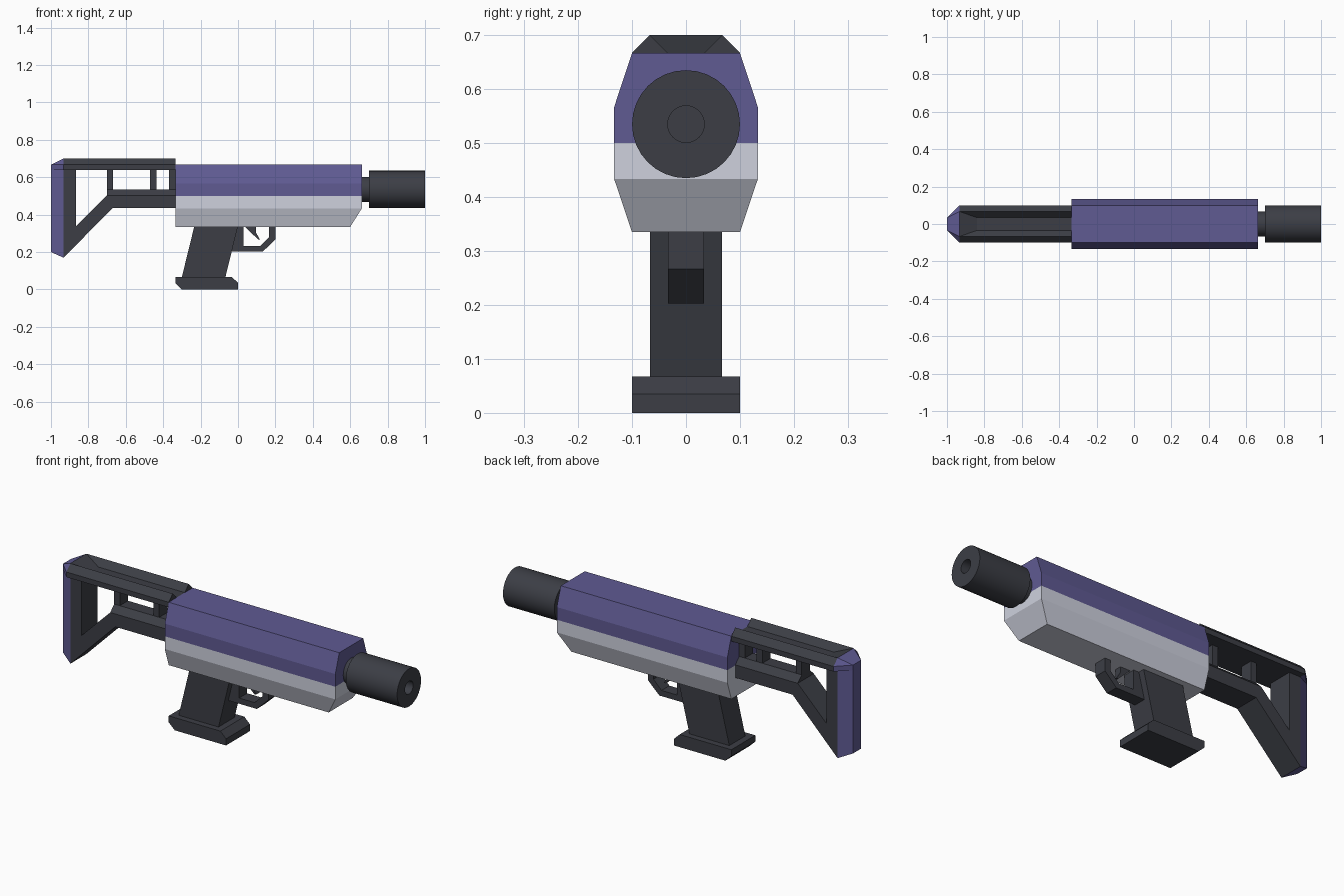
import bpy, bmesh, math
from mathutils import Vector

if "Cube" in bpy.data.objects:
    bpy.data.objects.remove(bpy.data.objects["Cube"])


def material(name, rgb):
    m = bpy.data.materials.new(name)
    m.diffuse_color = (*rgb, 1)
    m.use_nodes = True
    m.node_tree.nodes["Principled BSDF"].inputs["Base Color"].default_value = m.diffuse_color
    return m


DARK = material("dark_polymer", (0.045, 0.048, 0.06))
PURPLE = material("purple_shell", (0.115, 0.103, 0.29))
LIGHT = material("light_shell", (0.62, 0.64, 0.73))


def finish(bm, name, *mats):
    bmesh.ops.recalc_face_normals(bm, faces=bm.faces)
    me = bpy.data.meshes.new(name)
    bm.to_mesh(me)
    bm.free()
    for m in mats:
        me.materials.append(m)
    ob = bpy.data.objects.new(name, me)
    bpy.context.collection.objects.link(ob)
    return ob


def prism_bm(pts, axis, a, b):
    """Extrude a profile: (y, z) points along X, or (x, z) points along Y."""
    bm = bmesh.new()
    put = (lambda p, t: (t, p[0], p[1])) if axis == "X" else (lambda p, t: (p[0], t, p[1]))
    face = bm.faces.new([bm.verts.new(put(p, a)) for p in pts])
    ext = bmesh.ops.extrude_face_region(bm, geom=[face], use_keep_orig=True)
    moved = [g for g in ext["geom"] if isinstance(g, bmesh.types.BMVert)]
    shift = (b - a, 0, 0) if axis == "X" else (0, b - a, 0)
    bmesh.ops.translate(bm, verts=moved, vec=shift)
    return bm


def prism(name, pts, axis, a, b, mat=DARK):
    return finish(prism_bm(pts, axis, a, b), name, mat)


def hull(name, pts, mat):
    """Convex solid from (x, half width, z) points mirrored over y."""
    bm = bmesh.new()
    vs = [bm.verts.new((x, s * y, z)) for x, y, z in pts for s in (-1, 1)]
    bmesh.ops.convex_hull(bm, input=vs)
    bmesh.ops.dissolve_limit(bm, angle_limit=0.01, verts=bm.verts, edges=bm.edges)
    return finish(bm, name, mat)


def sym(half):
    """Close a half profile by mirroring it in y."""
    return half + [(-y, z) for y, z in reversed(half)]


# Body: octagonal shell, chamfered lower nose, split into two colours
bm = prism_bm(sym([(.1, .335), (.133, .433), (.133, .567), (.1, .667)]), "X", -.335, .662)
for v in bm.verts:
    if v.co.x > .6 and v.co.z < .4:
        v.co.x = .6
bmesh.ops.bisect_plane(bm, geom=bm.verts[:] + bm.edges[:] + bm.faces[:],
                       plane_co=(0, 0, .5), plane_no=(0, 0, 1))
# the nose is two flat faces, so split it along the chamfer line
bmesh.ops.bisect_plane(bm, geom=bm.verts[:] + bm.edges[:] + bm.faces[:],
                       plane_co=(0, 0, .433), plane_no=(0, 0, 1))
for v in bm.verts:
    if abs(v.co.z - .433) < .002 and v.co.x > .55:
        v.co.x = .662
for f in bm.faces:
    f.material_index = 0 if f.calc_center_median().z > .5 else 1
finish(bm, "body_shell", PURPLE, LIGHT)

# Barrel neck, muzzle and bore, turned around the x axis
bm = bmesh.new()
ring = [(.66, .067), (.70, .067), (.70, .1), (1, .1), (1, .034), (.9, .034), (.9, 0)]
vs = [bm.verts.new((x, 0, .535 + r)) for x, r in ring]
es = [bm.edges.new(p) for p in zip(vs, vs[1:])]
bmesh.ops.spin(bm, geom=vs + es, cent=(0, 0, .535), axis=(1, 0, 0),
               angle=math.tau, steps=32)
bmesh.ops.remove_doubles(bm, verts=bm.verts, dist=.0005)
barrel = finish(bm, "barrel", DARK)
bpy.context.view_layer.objects.active = barrel
barrel.select_set(True)
bpy.ops.object.shade_smooth_by_angle(angle=math.radians(30))
barrel.select_set(False)

# Stock: grooved top rail with a ramp closing the rear of the groove
prism("stock_rail", sym([(.1, .64), (.1, .667), (.067, .70), (.034, .667)]),
      "X", -.933, -.335)
hull("rail_ramp", [(-.933, .067, .70), (-.933, .034, .667), (-.84, .034, .667)], DARK)

# Stock: lower bar, diagonal brace and rear upright in one frame
prism("stock_frame", [(-.335, .435), (-.67, .435), (-.933, .17), (-.933, .64), (-.867, .64),
                      (-.867, .337), (-.70, .503), (-.335, .503)], "Y", -.067, .067)
prism("lower_bar_top", sym([(.067, .503), (.034, .535)]), "X", -.70, -.335)
for i, x in enumerate((-.70, -.47, -.368)):
    prism(f"stock_post_{i + 1}", [(x, .51), (x + .033, .51), (x + .033, .645), (x, .645)],
          "Y", -.034, .034)

# Butt plate and its flared cap
hull("butt_plate", [(-.933, .067, .17), (-.933, .067, .64),
                    (-1, .034, .20), (-1, .034, .64)], PURPLE)
hull("butt_cap", [(-.933, .1, .64), (-.933, .1, .667), (-.933, .067, .70),
                  (-1, .034, .64), (-1, .034, .667)], PURPLE)

# Grip and its foot
prism("grip", [(-.233, .34), (-.30, .067), (-.067, .067), (0, .34)], "Y", -.067, .067)
prism("grip_foot", [(-.335, .067), (-.335, .033), (-.30, 0), (0, 0), (0, .035), (-.033, .067)],
      "Y", -.1, .1)

# Trigger guard and trigger
prism("trigger_guard", [(-.04, .203), (.133, .203), (.2, .267), (.2, .337), (.167, .337),
                        (.167, .28), (.12, .233), (.03, .233), (.03, .337), (-.02, .337)],
      "Y", -.033, .033)
prism("trigger", [(.035, .337), (.095, .337), (.095, .305), (.117, .268), (.107, .268)],
      "Y", -.017, .017)
